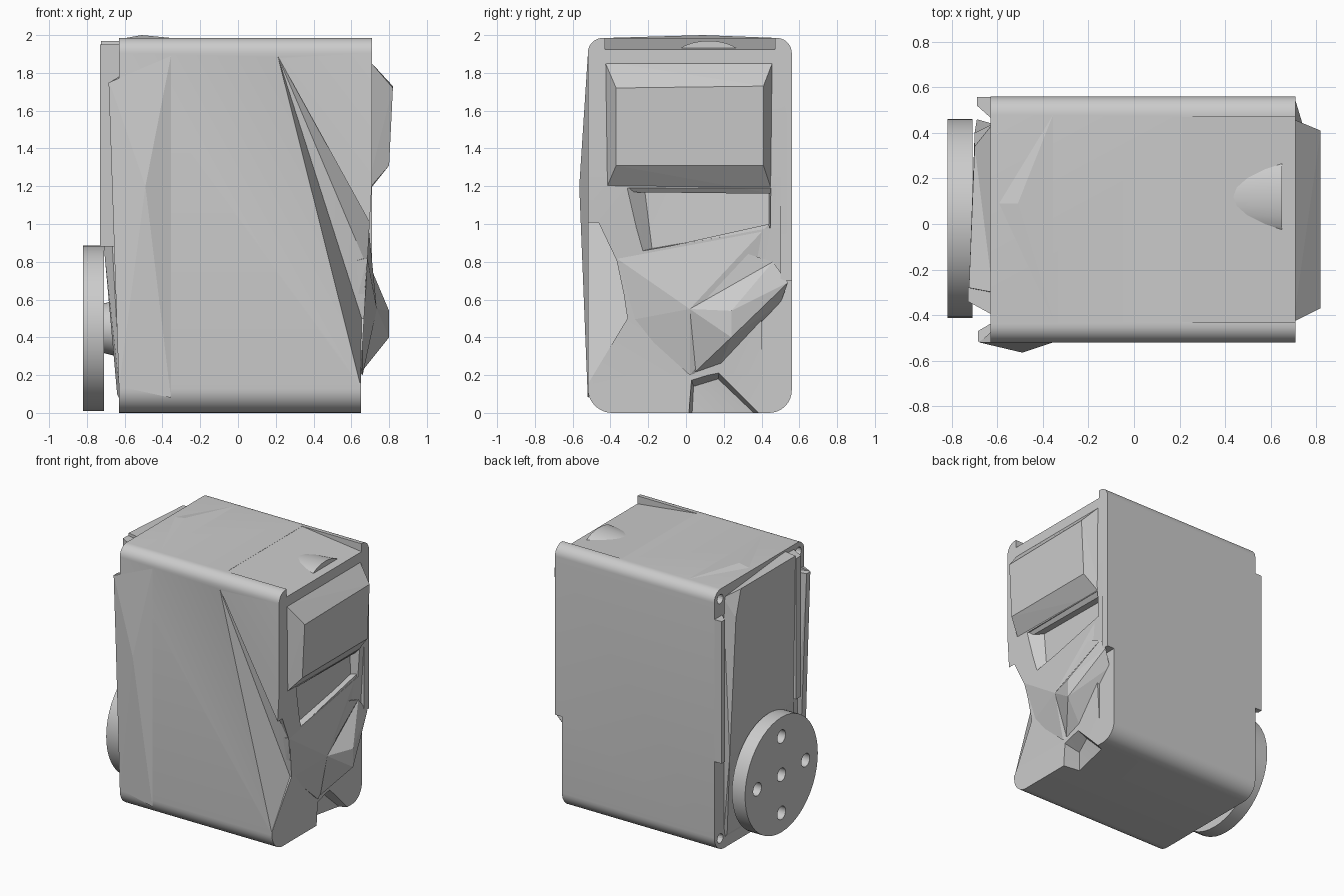
import bpy, bmesh, math
from mathutils import Matrix, Vector

cube = bpy.data.objects.get("Cube")
if cube:
    bpy.data.objects.remove(cube, do_unlink=True)

GREY = (0.6, 0.6, 0.6, 1)
mat = bpy.data.materials.new("light grey plastic")
mat.use_nodes = True
mat.diffuse_color = GREY
mat.node_tree.nodes["Principled BSDF"].inputs["Base Color"].default_value = GREY


def finish(name, bm):
    bmesh.ops.recalc_face_normals(bm, faces=bm.faces)
    mesh = bpy.data.meshes.new(name)
    bm.to_mesh(mesh)
    bm.free()
    mesh.materials.append(mat)
    obj = bpy.data.objects.new(name, mesh)
    bpy.context.collection.objects.link(obj)
    return obj


def hull(name, points):
    """Faceted convex solid around a few corner points."""
    bm = bmesh.new()
    for p in points:
        bm.verts.new(p)
    res = bmesh.ops.convex_hull(bm, input=bm.verts)
    loose = {g for g in res["geom_interior"] + res["geom_unused"]
             if isinstance(g, bmesh.types.BMVert)}
    bmesh.ops.delete(bm, geom=list(loose), context="VERTS")
    bmesh.ops.dissolve_limit(bm, angle_limit=0.01, verts=bm.verts, edges=bm.edges)
    return finish(name, bm)


def box(name, x, y, z):
    return hull(name, [(a, b, c) for a in x for b in y for c in z])


def rod(name, x, y, z, r, r2=None, sides=40):
    """Cylinder or cone lying along x, r at the low x end."""
    bm = bmesh.new()
    place = Matrix.Translation((sum(x) / 2, y, z)) @ Matrix.Rotation(math.pi / 2, 4, "Y")
    bmesh.ops.create_cone(bm, cap_ends=True, segments=sides, radius1=r,
                          radius2=r if r2 is None else r2, depth=x[1] - x[0], matrix=place)
    return finish(name, bm)


def carve(obj, cutters):
    for c in cutters:
        c.hide_render = True
        m = obj.modifiers.new("cut", "BOOLEAN")
        m.operation, m.solver, m.object = "DIFFERENCE", "EXACT", c
    deps = bpy.context.evaluated_depsgraph_get()
    mesh = bpy.data.meshes.new_from_object(obj.evaluated_get(deps))
    obj.modifiers.clear()
    obj.data = mesh
    for c in cutters:
        bpy.data.objects.remove(c, do_unlink=True)


def smooth(obj, angle=25):
    bpy.ops.object.select_all(action="DESELECT")
    obj.select_set(True)
    bpy.context.view_layer.objects.active = obj
    bpy.ops.object.shade_smooth_by_angle(angle=math.radians(angle))


# Housing: rounded profile swept along x
FRONT, BACK, TOP = -0.52, 0.56, 1.985
profile = []
for y, z, r, start in ((BACK, TOP, 0.08, 0), (FRONT, TOP, 0.08, 90),
                       (FRONT, 0, 0.13, 180), (BACK, 0, 0.12, 270)):
    cy, cz = y - math.copysign(r, y), z + (r if z == 0 else -r)
    for i in range(10):
        a = math.radians(start + 10 * i)
        profile.append((cy + r * math.cos(a), cz + r * math.sin(a)))
housing = hull("housing", [(x, y, z) for x in (-0.63, 0.71) for y, z in profile])

carve(housing, [
    # leaning lower left end, and the step of its back rim
    hull("end_cut", [(x, y, z) for y in (-0.7, 0.5)
                     for x, z in ((0.65, -0.1), (0.65, 0.2), (0.711, 1.25), (0.9, 1.25), (0.9, -0.1))]),
    box("step_cut", (0.65, 0.9), (0.4, 0.7), (-0.1, 0.7)),
    # slanted facet on the front
    hull("front_facet_cut", [(0.21, -0.521, 1.89), (0.647, -0.521, 0.15), (0.655, -0.31, 0.5),
                             (0.66, -0.45, 0.82), (0.8, -0.31, 0.5), (0.8, -0.45, 0.82),
                             (0.8, -0.6, 0.82), (0.66, -0.6, 0.82), (0.66, -0.6, 0.2)]),
    # hollow under the end block
    hull("hollow_cut", [(0.8, -0.42, 1.19), (0.8, 0.46, 1.19), (0.8, -0.34, 0.83), (0.8, 0.46, 0.98),
                        (0.63, -0.22, 1.19), (0.63, 0.44, 1.19), (0.64, -0.18, 0.87), (0.64, 0.44, 0.98)]),
    # notch in the lower edge
    hull("notch_cut", [(0.75, 0, -0.05), (0.75, 0.02, 0.2), (0.75, 0.18, 0.25), (0.75, 0.45, -0.02),
                       (0.52, 0.03, -0.05), (0.53, 0.04, 0.14), (0.57, 0.17, 0.18), (0.6, 0.38, -0.02)]),
    # sloping tray in the top
    hull("tray_cut", [(x, y, z) for x, zs in ((0.21, (1.984, 2.1)), (0.75, (1.92, 2.1)))
                      for y in (-0.43, 0.47) for z in zs]),
] + [rod("screw_hole_cut", (-0.7, -0.55), y, z, 0.035, sides=16)
     for y in (-0.45, 0.49) for z in (1.91, 0.09)])
smooth(housing, 13)

# Left end: bevelled block
hull("end_block", [(0.70, -0.43, 1.86), (0.70, 0.46, 1.86), (0.68, -0.43, 1.17), (0.68, 0.46, 1.16),
                   (0.60, -0.43, 1.86), (0.60, 0.46, 1.86), (0.60, -0.43, 1.17), (0.60, 0.46, 1.16),
                   (0.82, -0.37, 1.72), (0.82, 0.41, 1.73), (0.80, -0.37, 1.31), (0.80, 0.41, 1.31)])

# Left end: faceted lower ledge and cable guard
hull("lower_ledge", [(0.685, -0.37, 0.82), (0.69, 0.44, 1.0), (0.66, -0.30, 0.49), (0.735, 0.02, 0.55),
                     (0.66, 0.02, 0.2), (0.66, 0.46, 0.72), (0.6, 0.18, 0.25), (0.6, -0.3, 0.49),
                     (0.6, -0.35, 0.8), (0.6, 0.44, 0.98)])
hull("cable_guard", [(0.69, 0.46, 0.80), (0.71, 0.54, 0.69), (0.80, 0.24, 0.54), (0.80, 0.24, 0.40),
                     (0.735, 0.02, 0.55), (0.64, 0.18, 0.25), (0.64, 0.50, 0.58), (0.64, 0.03, 0.2)])
hull("ledge_fin", [(0.73, 0.02, 0.55), (0.70, 0.30, 0.85), (0.69, 0.46, 0.80),
                   (0.6, 0.30, 0.85), (0.6, 0.46, 0.8), (0.6, 0.02, 0.55)])

# Shallow raised facets on front and top
hull("front_facet", [(-0.355, -0.52, 1.89), (-0.355, -0.52, 0.08), (-0.49, -0.565, 1.2),
                     (-0.68, -0.52, 1.75), (-0.63, -0.52, 0.14), (-0.6, -0.45, 1.8), (-0.6, -0.45, 0.14)])
hull("top_facet", [(-0.355, 0.48, 1.985), (-0.355, -0.42, 1.985), (-0.51, 0.09, 2.0),
                   (-0.62, 0.09, 1.98), (-0.4, 0.09, 1.9)])
top_bump = rod("top_bump", (0.4, 0.65), 0.1, 1.88, 0.075, 0.09, sides=24)
top_bump.data.transform(Matrix.Translation((0, 0.12, 0)) @ Matrix.Diagonal((1, 2, 1, 1))
                        @ Matrix.Translation((0, -0.1, 0)))
smooth(top_bump)

# Right end: raised panel, slim strip and corner rims
hull("side_panel", [(-0.62, -0.3, 1.97), (-0.62, 0.44, 1.9), (-0.62, -0.4, 0.06), (-0.62, 0.44, 0.06),
                    (-0.725, -0.28, 1.97), (-0.70, 0.34, 1.95), (-0.70, 0.40, 1.75), (-0.71, -0.28, 0.88),
                    (-0.69, 0.46, 0.72), (-0.64, -0.3, 0.1), (-0.64, 0.42, 0.1)])
hull("side_strip", [(x, y, z) for x, ys in ((-0.62, (-0.40, -0.26)), (-0.73, (-0.34, -0.28)))
                    for y in ys for z in (0.88, 1.95)])
hull("front_rim", [(-0.6, -0.515, 1.77), (-0.685, -0.515, 1.75), (-0.685, -0.47, 1.75), (-0.6, -0.42, 1.77),
                   (-0.6, -0.515, 0.12), (-0.63, -0.515, 0.12), (-0.63, -0.46, 0.12), (-0.6, -0.42, 0.12)])
hull("back_rim", [(x, y, z) for x, ys in ((-0.6, (0.44, 0.557)), (-0.69, (0.52, 0.557)))
                  for y in ys for z in (0.7, 1.78)])

# Output horn with five holes, on a short hub
HY, HZ = 0.025, 0.448
horn = rod("output_horn", (-0.82, -0.71), HY, HZ, 0.437, sides=48)
offsets = [Vector((0, 0))] + [Vector((math.cos(a), math.sin(a))) * 0.29
                              for a in (0, math.pi / 2, math.pi, -math.pi / 2)]
carve(horn, [rod("horn_hole_cut", (-0.9, -0.6), HY + o.x, HZ + o.y, 0.05, sides=20) for o in offsets])
smooth(horn)
smooth(rod("horn_hub", (-0.715, -0.6), HY, HZ, 0.13, 0.16))
